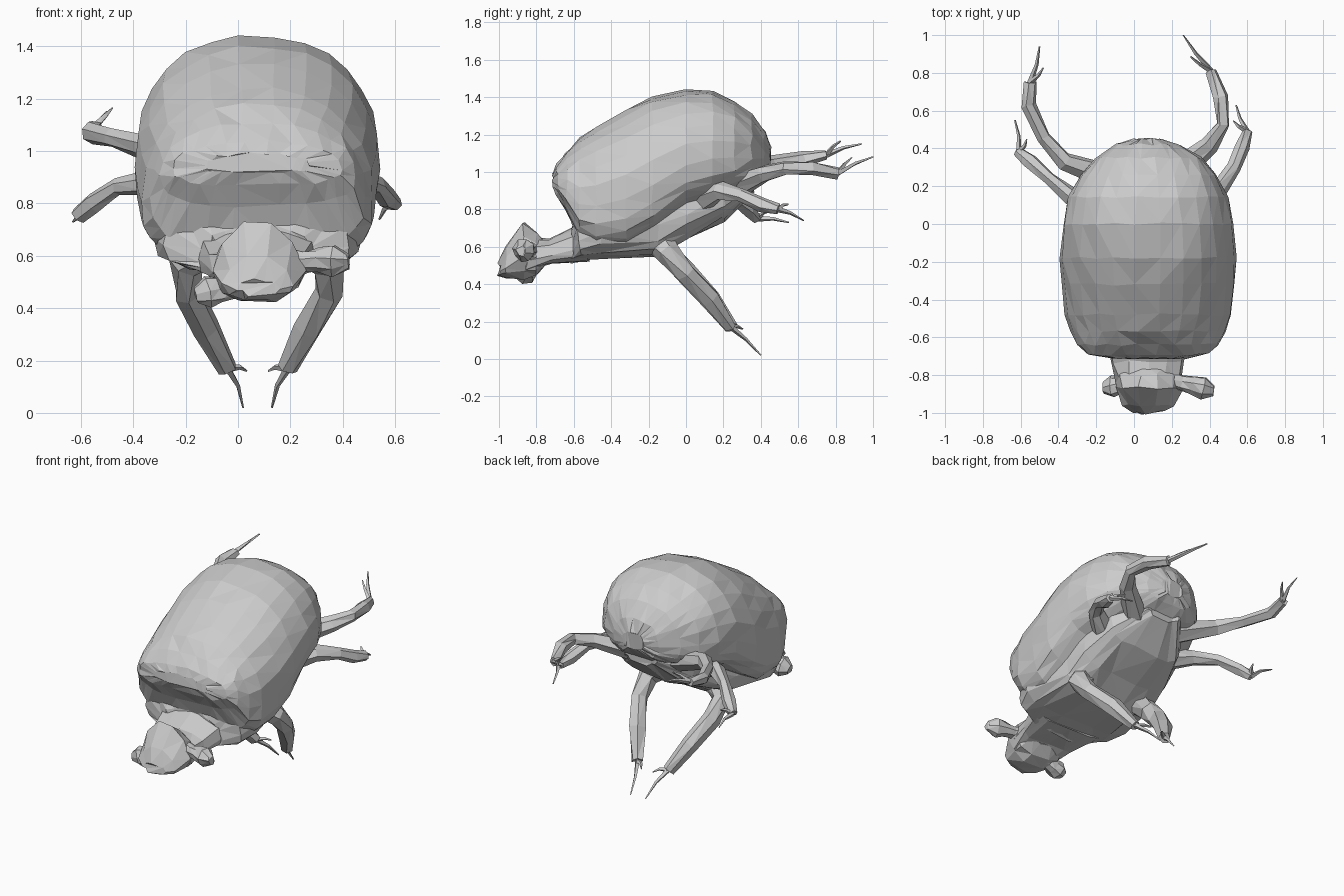
import bpy, bmesh, math, random
from mathutils import Vector

random.seed(4)
if "Cube" in bpy.data.objects:
    bpy.data.objects.remove(bpy.data.objects["Cube"], do_unlink=True)

CENTRE = 0.075

grey = bpy.data.materials.new("plain grey")
grey.use_nodes = True
grey.diffuse_color = (0.6, 0.6, 0.6, 1)
grey.node_tree.nodes["Principled BSDF"].inputs["Base Color"].default_value = grey.diffuse_color


def skin(name, rings, jitter):
    """Join rings of points into a closed, faceted, slightly irregular skin."""
    bm = bmesh.new()
    loops = []
    for ring in rings:
        loops.append([bm.verts.new(point + Vector([random.uniform(-jitter, jitter) for axis in point]))
                      for point in ring])
    count = len(loops[0])
    for near, far in zip(loops, loops[1:]):
        for i in range(count):
            j = (i + 1) % count
            bm.faces.new((near[i], near[j], far[j], far[i]))
    bm.faces.new(loops[0])
    bm.faces.new(loops[-1])
    bmesh.ops.triangulate(bm, faces=bm.faces[:])
    bmesh.ops.recalc_face_normals(bm, faces=bm.faces[:])
    mesh = bpy.data.meshes.new(name)
    bm.to_mesh(mesh)
    bm.free()
    mesh.materials.append(grey)
    bpy.context.collection.objects.link(bpy.data.objects.new(name, mesh))


def signed_power(value, power):
    return math.copysign(abs(value) ** power, value)


def loft(name, sections, sides, jitter, roundness=0.9):
    """Each section holds y, half width, bottom and top; it is widest below the middle."""
    rings = []
    for y, half_width, bottom, top in sections:
        middle = bottom + (top - bottom) * 0.37
        ring = []
        for i in range(sides):
            angle = math.tau * i / sides
            across, rise = math.cos(angle), math.sin(angle)
            power = roundness if rise > 0 else roundness * 0.75
            height = top - middle if rise > 0 else middle - bottom
            ring.append(Vector((CENTRE + half_width * signed_power(across, power), y,
                                middle + height * signed_power(rise, power))))
        rings.append(ring)
    skin(name, rings, jitter)


def tube(name, path, radii, sides, jitter):
    """Faceted limb through the points, one radius for each."""
    rings = []
    last = len(path) - 1
    for i, (point, radius) in enumerate(zip(path, radii)):
        along = (path[min(i + 1, last)] - path[max(i - 1, 0)]).normalized()
        side = along.cross(Vector((0.3, 0.2, 1))).normalized()
        up = side.cross(along)
        angles = [math.tau * k / sides for k in range(sides)]
        rings.append([point + radius * (side * math.cos(a) + up * math.sin(a)) for a in angles])
    skin(name, rings, jitter)


def leg(name, points, tip, radii):
    """A limb from hip to foot, with a long claw and a short claw turned inward."""
    path = [Vector(p) for p in points]
    foot, tip = path[-1], Vector(tip)
    tube(name + "_leg", path, radii, 6, 0.006)
    inward = Vector((math.copysign(0.05, CENTRE - foot.x), 0, 0.05))
    short_tip = foot.lerp(tip, 0.4) + inward
    for claw, end in (("long", tip), ("short", short_tip)):
        bend = foot.lerp(end, 0.5) + inward * 0.2
        tube(f"{name}_{claw}_claw", [foot, bend, end], (0.016, 0.01, 0.004), 4, 0.001)


def mirrored(point):
    return (2 * CENTRE - point[0], point[1], point[2])


# Domed wing case with an overhanging front lip
loft("wing_case", [
    (-.71, .2, .92, .99),
    (-.69, .32, .87, 1.04),
    (-.64, .37, .79, 1.11),
    (-.57, .41, .62, 1.18),
    (-.48, .44, .56, 1.24),
    (-.32, .46, .57, 1.33),
    (-.18, .465, .66, 1.4),
    (0, .45, .8, 1.44),
    (.14, .42, .85, 1.43),
    (.26, .36, .9, 1.38),
    (.35, .28, .93, 1.31),
    (.42, .17, .98, 1.22),
    (.45, .08, 1.03, 1.14),
], 26, 0.007)

# Thorax and belly below the wing case
loft("belly", [
    (-.61, .23, .51, .72),
    (-.57, .36, .53, .82),
    (-.45, .4, .54, .9),
    (-.15, .34, .54, 1),
    (0, .32, .64, 1),
    (.2, .28, .74, 1.1),
    (.37, .13, .9, 1.1),
], 18, 0.012)

# Neck and wedge shaped head
loft("neck", [
    (-.85, .17, .46, .66),
    (-.73, .2, .51, .64),
    (-.52, .25, .52, .74),
], 12, 0.012)
loft("head", [
    (-1, .08, .45, .51),
    (-.96, .14, .43, .6),
    (-.87, .18, .42, .74),
    (-.8, .18, .45, .69),
    (-.74, .13, .51, .62),
], 10, 0.01, 1.15)

# Feelers: knobs on short stalks either side of the head, the left one higher
for name, start, end in (("left_feeler", (.2, -.83, .58), (.42, -.88, .58)),
                         ("right_feeler", (.02, -.84, .49), (-.16, -.87, .45))):
    start, end = Vector(start), Vector(end)
    stalk = [start.lerp(end, step / 4) for step in range(5)]
    tube(name, stalk, (.05, .04, .05, .06, .03), 8, 0.006)

# Front legs reach down and back as a mirrored pair
front_path = [(.24, -.16, .66), (.35, -.1, .57), (.345, 0, .46), (.27, .13, .32), (.19, .24, .17)]
front_tip = (.13, .4, .02)
front_radii = (.09, .065, .055, .055, .035)
leg("left_front", front_path, front_tip, front_radii)
leg("right_front", [mirrored(p) for p in front_path], mirrored(front_tip), front_radii)

# Middle and hind legs trail behind in slightly different poses
rear_radii = (.08, .048, .034, .04, .03)
leg("left_middle", [(.28, .06, .84), (.45, .18, .9), (.53, .3, .87), (.57, .41, .82), (.6, .49, .8)],
    (.54, .63, .74), rear_radii)
leg("right_middle", [(-.14, .04, .84), (-.34, .15, .88), (-.46, .25, .86), (-.55, .33, .8), (-.61, .38, .75)],
    (-.63, .55, .73), rear_radii)
leg("left_hind", [(.16, .22, .9), (.4, .42, .99), (.47, .53, 1.02), (.46, .67, 1.02), (.41, .81, .99)],
    (.26, 1, 1.08), rear_radii)
leg("right_hind", [(-.04, .22, .9), (-.37, .33, 1.02), (-.48, .46, 1.05), (-.56, .63, 1.07), (-.55, .75, 1.09)],
    (-.5, .94, 1.15), rear_radii)
